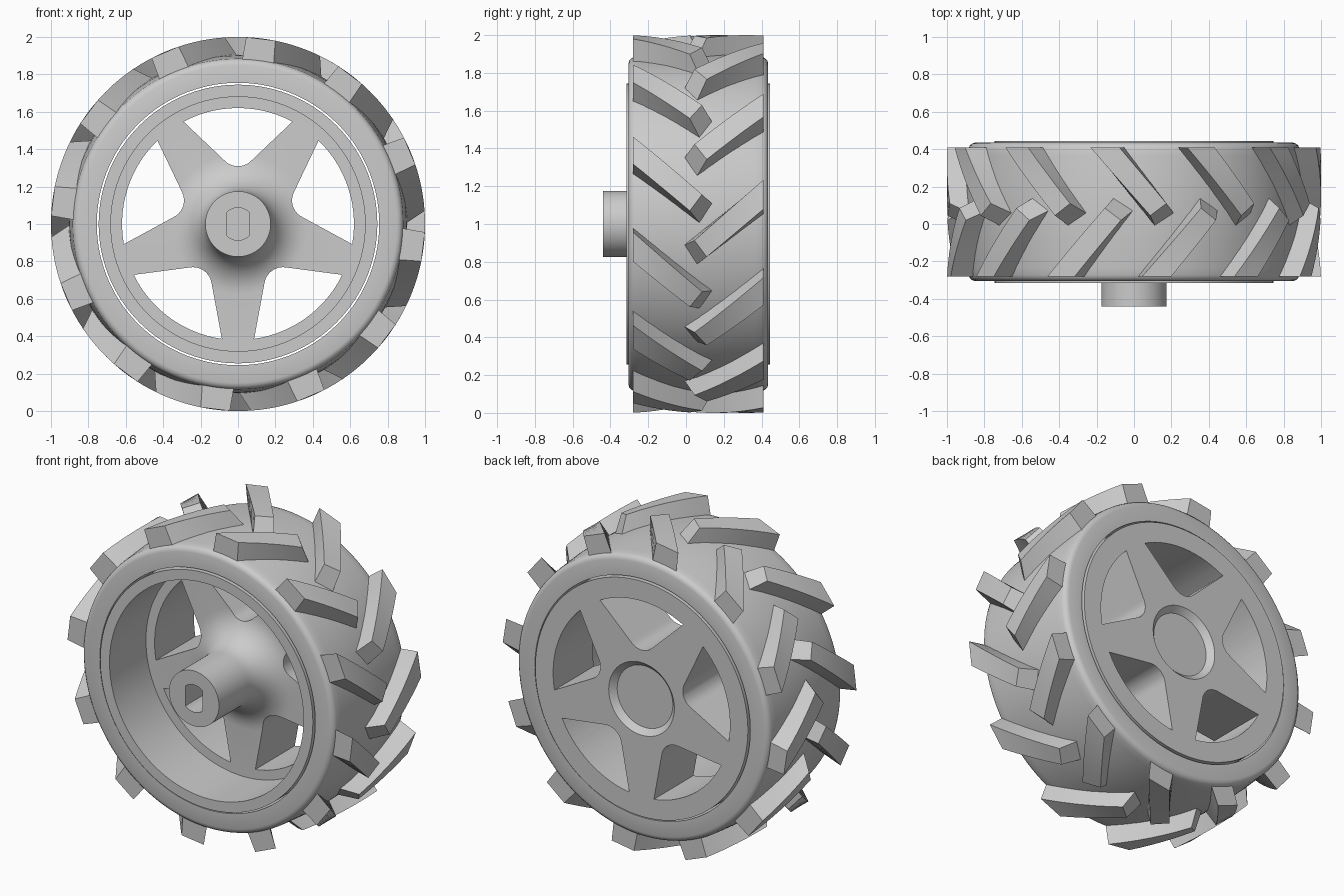
import bpy, bmesh
from math import sin, cos, tan, radians, pi
from mathutils import Matrix, Vector

if "Cube" in bpy.data.objects:
    bpy.data.objects.remove(bpy.data.objects["Cube"])

AXLE = Vector((0, 0, 1))
MID_Y = 0.065      # middle plane of the tyre
SEGMENTS = 120

grey = bpy.data.materials.new("plain_grey")
grey.use_nodes = True
grey.diffuse_color = (0.6, 0.6, 0.6, 1)
grey.node_tree.nodes["Principled BSDF"].inputs["Base Color"].default_value = (0.6, 0.6, 0.6, 1)


def make_object(name, bm):
    bmesh.ops.recalc_face_normals(bm, faces=bm.faces)
    mesh = bpy.data.meshes.new(name)
    bm.to_mesh(mesh)
    bm.free()
    mesh.materials.append(grey)
    obj = bpy.data.objects.new(name, mesh)
    bpy.context.collection.objects.link(obj)
    obj.location = AXLE
    return obj


def activate(obj):
    bpy.ops.object.select_all(action="DESELECT")
    obj.select_set(True)
    bpy.context.view_layer.objects.active = obj


def smooth(obj, angle=30):
    activate(obj)
    bpy.ops.object.shade_smooth_by_angle(angle=radians(angle))


def polar(radius, degrees, y):
    a = radians(degrees)
    return Vector((radius * cos(a), y, radius * sin(a)))


def lathe(name, profile, closed):
    """Turn a (radius, y) profile around the axle."""
    bm = bmesh.new()
    rings = [[bm.verts.new(polar(r, 360 * i / SEGMENTS, y)) for r, y in profile]
             for i in range(SEGMENTS)]
    count = len(profile)
    for i in range(SEGMENTS):
        a, b = rings[i], rings[(i + 1) % SEGMENTS]
        for j in range(count if closed else count - 1):
            k = (j + 1) % count
            bm.faces.new((a[j], a[k], b[k], b[j]))
    bmesh.ops.remove_doubles(bm, verts=bm.verts, dist=1e-5)
    return make_object(name, bm)


def prism(bm, outline, y0, y1):
    """Extrude an (x, z) outline along the axle."""
    near = [bm.verts.new((x, y0, z)) for x, z in outline]
    far = [bm.verts.new((x, y1, z)) for x, z in outline]
    bm.faces.new(near)
    bm.faces.new(far[::-1])
    for i in range(len(outline)):
        k = (i + 1) % len(outline)
        bm.faces.new((near[i], far[i], far[k], near[k]))


def cut(target, cutter):
    cutter.hide_render = True
    mod = target.modifiers.new("cut", "BOOLEAN")
    mod.operation = "DIFFERENCE"
    mod.solver = "EXACT"
    mod.object = cutter
    activate(target)
    bpy.ops.object.modifier_apply(modifier=mod.name)
    bpy.data.objects.remove(cutter)


# Tyre carcass: flat sidewalls, rounded shoulders, slight crown
half = [(0.755, -0.37), (0.85, -0.37), (0.866, -0.365), (0.878, -0.354),
        (0.884, -0.338), (0.888, -0.3), (0.9, -0.15)]
profile = half + [(0.905, 0)] + [(r, -y) for r, y in reversed(half)]
tyre = lathe("tyre_carcass", [(r, y + MID_Y) for r, y in profile], True)
smooth(tyre)

# Rim, dished disc, filleted hub and rear countersink as one turned body
fillet = [(0.375 - 0.2 * sin(a), -0.15 + 0.2 * cos(a))
          for a in (pi / 2 * i / 10 for i in range(11))]
rim = lathe("wheel_rim", [(0, 0.41), (0.195, 0.41), (0.23, 0.445), (0.745, 0.445),
                          (0.745, -0.315), (0.68, -0.315), (0.68, 0.05)]
            + fillet + [(0.175, -0.44), (0, -0.44)], False)

# Five windows between the spokes
side = radians(46)
radius = 0.10
apex = 0.55 - 0.29 / tan(side)
centre = apex + radius / sin(side)
window = [(0.62 * cos(radians(a)), 0.62 * sin(radians(a))) for a in range(62, 119, 4)]
sweep = pi / 2 - side
for i in range(13):
    a = -pi / 2 - sweep + 2 * sweep * i / 12
    window.append((radius * cos(a), centre + radius * sin(a)))
bm = bmesh.new()
for i in range(5):
    turn = Matrix.Rotation(2 * pi * i / 5, 2)
    prism(bm, [turn @ Vector(p) for p in window], -0.4, 0.6)
cut(rim, make_object("window_cutter", bm))

# Axle socket with two flat sides
bm = bmesh.new()
socket = []
for start in (46, 226):
    for i in range(9):
        a = radians(start + 88 * i / 8)
        socket.append((max(-0.0625, min(0.0625, 0.087 * cos(a))), 0.087 * sin(a)))
prism(bm, socket, -0.6, 0.05)
cut(rim, make_object("socket_cutter", bm))
smooth(rim)


def lug(bm, turn, mirrored):
    """One slanted tread bar running from the shoulder past the middle."""
    steps = 6

    def place(r, deg, y):
        return bm.verts.new(polar(r, deg + turn, 2 * MID_Y - y if mirrored else y))

    rows = []
    for i in range(steps + 1):
        t = i / steps
        low, high = 18.5 + (4 - 18.5) * t, 27.5 + (9 - 27.5) * t
        y_low, y_high = -0.28 + 0.3 * t, -0.28 + 0.365 * t
        # the inner end slopes outward towards its foot
        push = 0.075 * t
        drop = 4.3 * t
        rows.append((place(1.0, low, y_low), place(1.0, high, y_high),
                     place(0.86, high + 1.2 - drop, y_high + push),
                     place(0.86, low - 1.2 - drop, y_low + push)))
    for a, b in zip(rows, rows[1:]):
        for j in range(4):
            k = (j + 1) % 4
            bm.faces.new((a[j], a[k], b[k], b[j]))
    bm.faces.new(rows[0])
    bm.faces.new(rows[-1][::-1])


# Two staggered rows of twelve tread bars
for name, phase, mirrored in (("front_tread_lugs", 0, False), ("rear_tread_lugs", -14, True)):
    bm = bmesh.new()
    for i in range(12):
        lug(bm, 30 * i + phase, mirrored)
    smooth(make_object(name, bm), 25)
